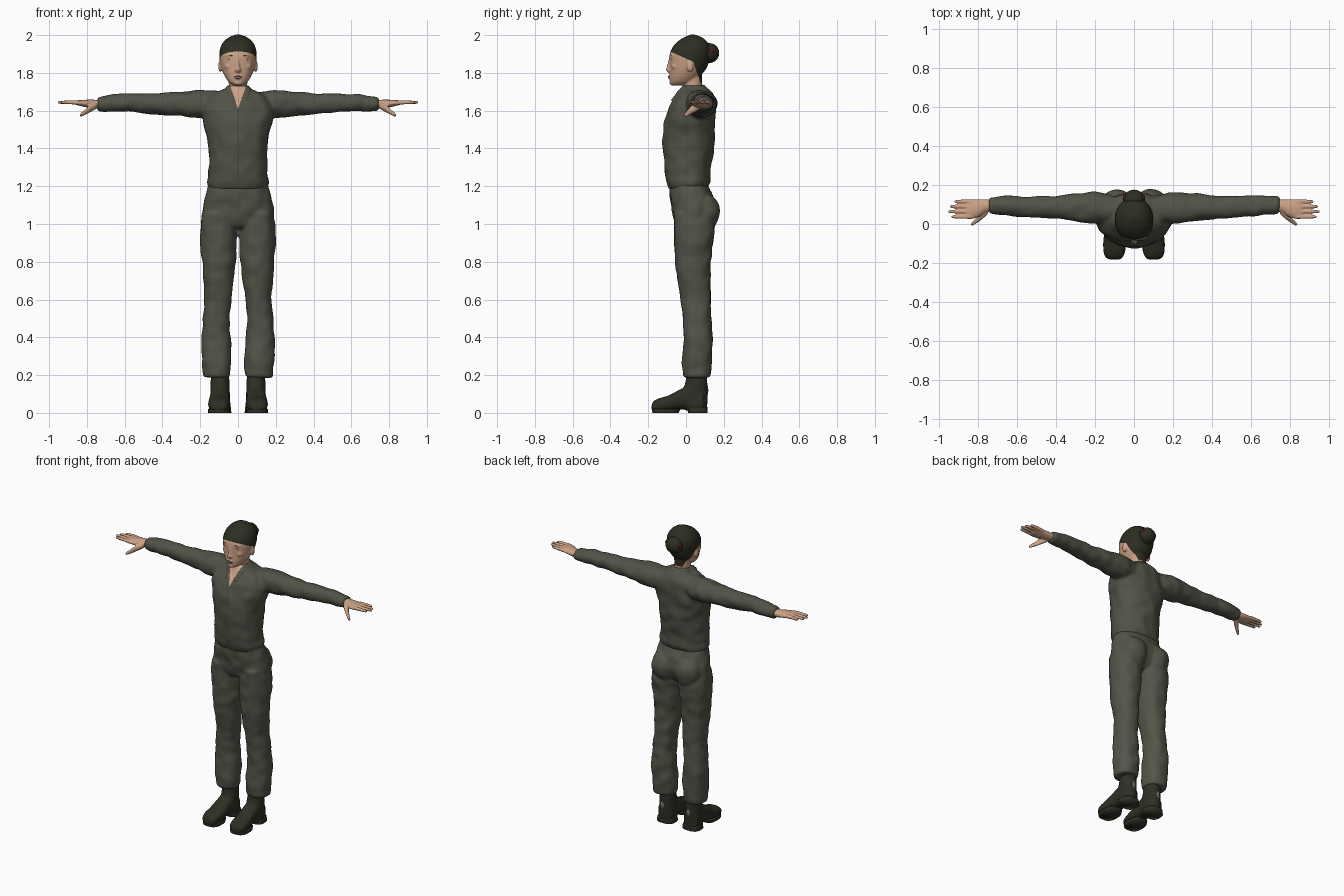
import bpy, bmesh, math
from mathutils import Vector, Matrix, noise

if "Cube" in bpy.data.objects:
    bpy.data.objects.remove(bpy.data.objects["Cube"])


def material(name, rgb):
    m = bpy.data.materials.new(name)
    m.use_nodes = True
    m.diffuse_color = (*rgb, 1)
    m.node_tree.nodes["Principled BSDF"].inputs["Base Color"].default_value = (*rgb, 1)
    return m


SHIRT = material("shirt olive", (.082, .084, .062))
SEAM = material("seam olive", (.06, .062, .046))
TROUSERS = material("trouser olive", (.088, .088, .066))
SKIN = material("skin", (.60, .36, .24))
HAIR = material("dark hair", (.026, .027, .016))
LEATHER = material("boot leather", (.028, .028, .018))
LIP = material("lips", (.42, .17, .13))
EYE = material("eye dark", (.10, .06, .045))
TIE = material("hair tie red", (.10, .012, .015))
TAB = material("boot tab grey", (.16, .16, .14))


def spline(keys, steps):
    """Smooth in-between rows for a list of section rows."""
    out = []
    for i in range(len(keys) - 1):
        p = [keys[max(0, min(len(keys) - 1, i + k))] for k in (-1, 0, 1, 2)]
        for s in range(steps):
            t = s / steps
            out.append([b + .5 * t * (c - a + t * (2 * a - 5 * b + 4 * c - d + t * (3 * (b - c) + d - a)))
                        for a, b, c, d in zip(*p)])
    return out + [list(keys[-1])]


def loft(bm, keys, axis="z", mirror=False, power=2.0, n=32):
    """Skin rounded sections; each row is position, then low/high bounds of both cross axes."""
    for side in ((1, -1) if mirror else (1,)):
        rings = []
        for t, a0, a1, b0, b1 in spline(keys, 4):
            ring = []
            for k in range(n):
                c, s = math.cos(math.tau * k / n), math.sin(math.tau * k / n)
                a = (a0 + a1) / 2 + (a1 - a0) / 2 * math.copysign(abs(c) ** (2 / power), c)
                b = (b0 + b1) / 2 + (b1 - b0) / 2 * math.copysign(abs(s) ** (2 / power), s)
                x, y, z = {"z": (a, b, t), "x": (t, a, b), "y": (a, t, b)}[axis]
                ring.append(bm.verts.new((side * x, y, z)))
            rings.append(ring)
        for r, q in zip(rings, rings[1:]):
            for k in range(n):
                bm.faces.new((r[k], r[(k + 1) % n], q[(k + 1) % n], q[k]))
        bm.faces.new(rings[0])
        bm.faces.new(rings[-1])


def upright(bm, rows):
    """Centred vertical loft from rows of height, half width, front, back."""
    loft(bm, [(z, -w, w, f, b) for z, w, f, b in rows], power=2.2)


def ball(bm, at, radii, mirror=False, tilt=0):
    for side in ((1, -1) if mirror else (1,)):
        m = (Matrix.Translation((side * at[0], at[1], at[2])) @ Matrix.Rotation(side * tilt, 4, "Y")
             @ Matrix.Diagonal((*radii, 1)))
        bmesh.ops.create_uvsphere(bm, u_segments=20, v_segments=12, radius=1, matrix=m)


def build(bm, name, mats, voxel=0, wrinkle=0):
    """Make the object; with a voxel size, fuse its shells into one skin."""
    bmesh.ops.recalc_face_normals(bm, faces=bm.faces)
    me = bpy.data.meshes.new(name)
    bm.to_mesh(me)
    bm.free()
    ob = bpy.data.objects.new(name, me)
    bpy.context.collection.objects.link(ob)
    if voxel:
        r = ob.modifiers.new("fuse", "REMESH")
        r.mode, r.voxel_size = "VOXEL", voxel
        s = ob.modifiers.new("soften", "SMOOTH")
        s.factor, s.iterations = .5, 4
        dg = bpy.context.evaluated_depsgraph_get()
        ob.data = bpy.data.meshes.new_from_object(ob.evaluated_get(dg))
        ob.modifiers.clear()
    ob.data.materials.clear()
    for m in mats:
        ob.data.materials.append(m)
    if wrinkle:
        moves = [v.normal * wrinkle * noise.noise(v.co * 15) for v in ob.data.vertices]
        for v, d in zip(ob.data.vertices, moves):
            v.co += d
    ob.data.shade_smooth()
    return ob


def paint(ob, cuts, region, rule):
    """Cut clean edges along planes, then choose a material for each face."""
    bm = bmesh.new()
    bm.from_mesh(ob.data)
    for co, no in cuts:
        faces = [f for f in bm.faces if region(f.calc_center_median())]
        geom = set(faces) | {e for f in faces for e in f.edges} | {v for f in faces for v in f.verts}
        bmesh.ops.bisect_plane(bm, geom=list(geom), plane_co=co, plane_no=no, dist=1e-5)
    for f in bm.faces:
        f.material_index = rule(f.calc_center_median())
        f.smooth = True
    bm.to_mesh(ob.data)
    bm.free()


# Shirt: torso, collar and sleeves
bm = bmesh.new()
upright(bm, [(1.185, .152, -.09, .112), (1.22, .166, -.102, .126), (1.26, .158, -.108, .126),
             (1.35, .155, -.118, .14), (1.46, .162, -.122, .152), (1.55, .185, -.112, .157),
             (1.62, .19, -.088, .157), (1.67, .165, -.055, .15), (1.70, .105, -.033, .13),
             (1.72, .064, -.022, .108), (1.735, .06, -.012, .103)])
loft(bm, [(.08, 0, .14, 1.56, 1.70), (.2, 0, .163, 1.56, 1.71), (.3, .01, .157, 1.573, 1.70),
          (.4, .025, .147, 1.578, 1.692), (.5, .033, .143, 1.588, 1.692), (.62, .04, .145, 1.595, 1.688),
          (.72, .047, .142, 1.598, 1.675), (.745, .055, .135, 1.607, 1.667)], "x", mirror=True)
shirt = build(bm, "shirt", [SHIRT, SKIN, SEAM], .009, .008)


def neckline(p):
    return abs(p.x) - (p.z - 1.61) * .36


# Raised lapels beside the open neck
for v in shirt.data.vertices:
    if v.co.y < .03 and v.co.z > 1.65 and 0 < neckline(v.co) < .028:
        v.co += Vector((0, -.009, .004))
slopes = [((0, 0, 1.61), (s, 0, -.36)) for s in (1, -1)]
seams = [((s * .003, 0, 0), (1, 0, 0)) for s in (1, -1)]
paint(shirt, slopes + seams, lambda p: p.y < .03 and abs(p.x) < .07,
      lambda p: 1 if p.y < .03 and p.z > 1.61 and neckline(p) < 0
      else 2 if p.y < 0 and 1.22 < p.z < 1.61 and abs(p.x) < .003 else 0)

# Trousers: hips, seat and legs
bm = bmesh.new()
upright(bm, [(1.215, .156, -.088, .112), (1.15, .175, -.086, .142), (1.08, .19, -.076, .155),
             (1.02, .19, -.064, .14), (.985, .13, -.045, .10), (.975, .08, -.02, .08)])
ball(bm, (.088, .098, 1.065), (.088, .08, .10), mirror=True)
loft(bm, [(1.06, .02, .187, -.065, .14), (.98, .004, .2, -.062, .15), (.9, .008, .198, -.06, .142),
          (.8, .013, .19, -.056, .132), (.7, .025, .183, -.046, .13), (.6, .035, .178, -.027, .131),
          (.5, .045, .184, -.018, .134), (.4, .04, .193, -.013, .14), (.27, .035, .191, -.02, .136),
          (.21, .038, .188, -.017, .132), (.188, .043, .182, -.008, .126)], mirror=True, power=2.2)
build(bm, "trousers", [TROUSERS], .0075, .007)

# Boots: shaft, foot and heel block
bm = bmesh.new()
loft(bm, [(.24, .05, .142, .008, .11), (.16, .045, .145, -.004, .113), (.1, .043, .147, -.02, .115),
          (.03, .04, .15, -.01, .112), (.012, .045, .148, 0, .108)], mirror=True)
loft(bm, [(-.182, .075, .125, .015, .04), (-.172, .058, .145, .01, .062), (-.14, .047, .157, .008, .078),
          (-.09, .042, .157, .01, .093), (-.03, .045, .15, .018, .125), (.03, .045, .147, .015, .15),
          (.09, .045, .147, .012, .12)], "y", mirror=True, power=2.5)
build(bm, "boots", [LEATHER], .006)
bm = bmesh.new()
loft(bm, [(0, .035, .155, .01, .115), (.03, .038, .152, .008, .115)], mirror=True, power=3)
loft(bm, [(0, .044, .158, -.178, -.04), (.02, .043, .158, -.18, -.03)], mirror=True, power=2.8)
build(bm, "boot_soles", [LEATHER])
bm = bmesh.new()
ball(bm, (.097, .113, .12), (.013, .005, .024), mirror=True)
build(bm, "boot_tabs", [TAB])

# Hands: palm, thumb and four fingers
bm = bmesh.new()
loft(bm, [(.72, .065, .125, 1.612, 1.658), (.76, .06, .126, 1.612, 1.658), (.80, .035, .126, 1.617, 1.658),
          (.84, .025, .125, 1.626, 1.656), (.862, .028, .12, 1.632, 1.652)], "x", mirror=True)
loft(bm, [(.75, .05, .09, 1.61, 1.645), (.785, .02, .06, 1.59, 1.63), (.81, .003, .03, 1.577, 1.606),
          (.83, -.009, .012, 1.568, 1.59), (.836, -.006, .004, 1.57, 1.58)], "x", mirror=True)
for y, tip in ((.115, .922), (.09, .945), (.064, .953), (.037, .937)):
    loft(bm, [(.83, y - .011, y + .011, 1.63, 1.653), (.89, y - .01, y + .01, 1.634, 1.654),
              (tip - .01, y - .008, y + .008, 1.636, 1.652), (tip, y - .004, y + .004, 1.641, 1.648)],
         "x", mirror=True, n=16)
build(bm, "hands", [SKIN], .004)

# Head: skull, neck, nose, brows, cheeks, lips, chin and ears
bm = bmesh.new()
upright(bm, [(1.733, .02, -.074, -.02), (1.748, .046, -.084, .035), (1.78, .069, -.086, .07),
             (1.82, .086, -.086, .106), (1.86, .095, -.087, .122), (1.90, .099, -.086, .131),
             (1.94, .091, -.068, .127), (1.97, .072, -.04, .107), (1.99, .045, -.005, .08),
             (2.003, .012, .025, .047)])
upright(bm, [(1.62, .06, -.04, .09), (1.69, .053, -.022, .092), (1.73, .049, -.012, .085),
             (1.80, .052, -.01, .085)])
loft(bm, [(1.80, -.012, .012, -.092, -.06), (1.815, -.018, .018, -.106, -.06),
          (1.835, -.011, .011, -.102, -.06), (1.885, -.007, .007, -.089, -.06)], n=16)
ball(bm, (.036, -.066, 1.89), (.028, .018, .009), mirror=True)
ball(bm, (.045, -.052, 1.835), (.027, .025, .022), mirror=True)
ball(bm, (0, -.078, 1.778), (.026, .016, .014))
ball(bm, (0, -.072, 1.748), (.022, .016, .014))
ball(bm, (.094, .022, 1.835), (.01, .017, .032), mirror=True)
head = build(bm, "head", [SKIN, HAIR], .005)

# Hairline: one slope over the brow, one down behind the ears
brow = (Vector((0, -.08, 1.912)), Vector((0, .45, 1)))
nape = (Vector((0, .045, 1.84)), Vector((0, 1, .35)))
paint(head, [brow, nape], lambda p: p.z > 1.74,
      lambda p: int(p.z > 1.745 and any((p - co).dot(no) > 0 for co, no in (brow, nape))))
bm = bmesh.new()
ball(bm, (0, .122, 1.905), (.056, .054, .053))
build(bm, "hair_bun", [HAIR])
bm = bmesh.new()
ball(bm, (.047, .135, 1.917), (.01, .014, .016), mirror=True)
build(bm, "hair_tie", [TIE])

# Painted face details
bm = bmesh.new()
ball(bm, (.036, -.0735, 1.868), (.016, .006, .0035), mirror=True, tilt=-.1)
ball(bm, (.036, -.079, 1.892), (.02, .005, .002), mirror=True, tilt=-.08)
build(bm, "eyes_and_brows", [EYE])
bm = bmesh.new()
for z, w in ((1.781, .021), (1.773, .017)):
    ball(bm, (0, -.088, z), (w, .007, .0045))
build(bm, "lips", [LIP])
